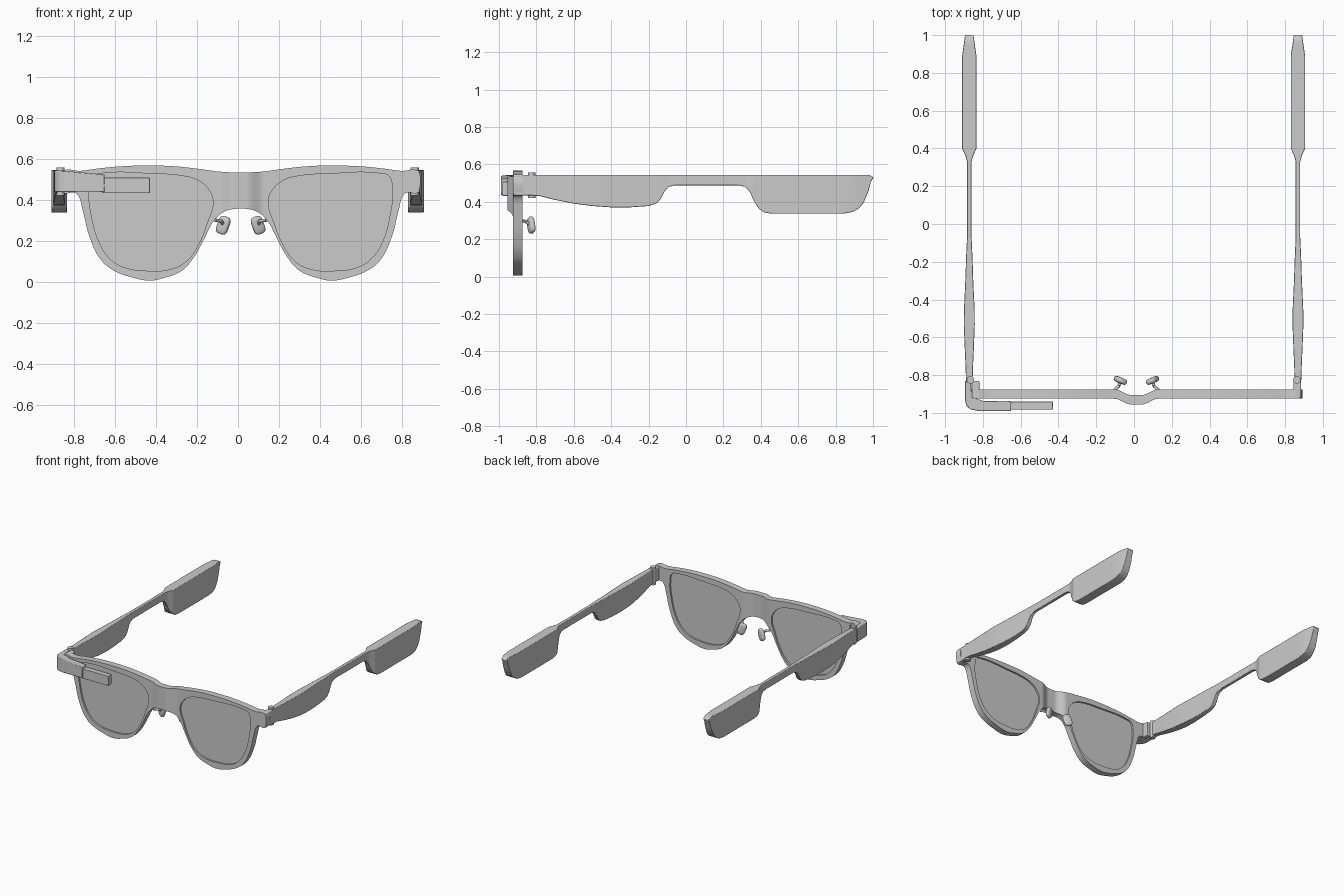
import bpy, bmesh, math
from mathutils import Vector, Matrix

cube = bpy.data.objects.get("Cube")
if cube:
    bpy.data.objects.remove(cube, do_unlink=True)

MID = 0.013          # symmetry line of the front
FRAME_Y = -0.9       # middle of the frame thickness

grey = bpy.data.materials.new("light grey plastic")
grey.use_nodes = True
COLOUR = (0.6, 0.6, 0.6, 1)
grey.diffuse_color = COLOUR
grey.node_tree.nodes["Principled BSDF"].inputs["Base Color"].default_value = COLOUR


def finish(name, bm, bevel=0.0):
    """Turn a bmesh into a shaded object, with optional rounded edges."""
    bmesh.ops.recalc_face_normals(bm, faces=bm.faces)
    mesh = bpy.data.meshes.new(name)
    bm.to_mesh(mesh)
    bm.free()
    mesh.materials.append(grey)
    obj = bpy.data.objects.new(name, mesh)
    bpy.context.collection.objects.link(obj)
    if bevel:
        mod = obj.modifiers.new("round edges", 'BEVEL')
        mod.width, mod.segments = bevel, 2
        mod.limit_method, mod.angle_limit = 'ANGLE', math.radians(40)
    bpy.ops.object.select_all(action='DESELECT')
    obj.select_set(True)
    bpy.context.view_layer.objects.active = obj
    bpy.ops.object.shade_smooth_by_angle(angle=math.radians(35))
    return obj


def plate(name, outlines, half_depth):
    """Upright plate from smooth closed outlines; inner outlines become holes."""
    curve = bpy.data.curves.new(name, 'CURVE')
    curve.dimensions, curve.fill_mode = '2D', 'BOTH'
    curve.extrude, curve.resolution_u = half_depth, 5
    for pts in outlines:
        spline = curve.splines.new('BEZIER')
        spline.bezier_points.add(len(pts) - 1)
        spline.use_cyclic_u = True
        for bp, (x, z) in zip(spline.bezier_points, pts):
            bp.co = (x, z, 0)
            bp.handle_left_type = bp.handle_right_type = 'AUTO'
    temp = bpy.data.objects.new(name, curve)
    bpy.context.collection.objects.link(temp)
    bpy.context.view_layer.update()
    mesh = bpy.data.meshes.new_from_object(
        temp.evaluated_get(bpy.context.evaluated_depsgraph_get()))
    bpy.data.objects.remove(temp, do_unlink=True)
    bm = bmesh.new()
    bm.from_mesh(mesh)
    bpy.data.meshes.remove(mesh)
    bmesh.ops.remove_doubles(bm, verts=bm.verts, dist=0.0002)
    bm.transform(Matrix.Translation((0, FRAME_Y, 0)) @ Matrix.Rotation(math.pi / 2, 4, 'X'))
    return bm


def mirrored(pts):
    return [(2 * MID - x, z) for x, z in pts]


def box(name, low, high, bevel=0.006):
    bm = bmesh.new()
    bmesh.ops.create_cube(bm, size=1)
    low, high = Vector(low), Vector(high)
    bm.transform(Matrix.Translation((low + high) / 2) @ Matrix.Diagonal((high - low).to_4d()))
    return finish(name, bm, bevel)


def rod(name, a, b, radius):
    a, b = Vector(a), Vector(b)
    bm = bmesh.new()
    bmesh.ops.create_cone(bm, cap_ends=True, segments=16, radius1=radius,
                          radius2=radius, depth=(b - a).length)
    turn = (b - a).to_track_quat('Z', 'Y').to_matrix().to_4x4()
    bm.transform(Matrix.Translation((a + b) / 2) @ turn)
    return finish(name, bm)


def sample(table, t):
    for (a, va), (b, vb) in zip(table, table[1:]):
        if t <= b:
            return va + (vb - va) * max(0, t - a) / (b - a)
    return table[-1][1]


# Frame front: half outline from top centre round to the bridge underside
half = [(.10, .535), (.22, .55), (.33, .562), (.45, .566), (.6, .562), (.72, .55),
        (.8, .54), (.872, .544), (.883, .535), (.885, .45), (.878, .434), (.82, .433),
        (.805, .42), (.785, .355), (.747, .21), (.69, .1), (.63, .053), (.54, .02),
        (.455, .005), (.387, .018), (.3, .053), (.24, .12), (.19, .21), (.143, .297),
        (.095, .34), (.045, .354)]
lens_edge = [(.148, .394), (.173, .453), (.226, .496), (.3, .516), (.445, .526),
             (.69, .528), (.735, .515), (.752, .453), (.742, .33), (.7, .185),
             (.65, .112), (.59, .073), (.47, .053), (.348, .063), (.275, .102),
             (.217, .185), (.178, .282)]
bm = plate("frame", [half + mirrored(half)[::-1], lens_edge, mirrored(lens_edge)], 0.025)

# Cut the bridge into strips and bow it forward
for i in range(-12, 13):
    bmesh.ops.bisect_plane(bm, geom=bm.verts[:] + bm.edges[:] + bm.faces[:],
                           plane_co=(MID + i * 0.01, 0, 0), plane_no=(1, 0, 0))
for v in bm.verts:
    t = min(1, max(0, (0.115 - abs(v.co.x - MID)) / 0.085))
    v.co.y -= 0.03 * t * t * (3 - 2 * t)
finish("frame", bm)

# Lenses, set back from both rims
for side, edge in (("left", lens_edge), ("right", mirrored(lens_edge))):
    finish(side + "_lens", plate("lens", [edge], 0.012))

# Temple side profile: underside height, top height and half width along y
under = [(-.84, .435), (-.78, .43), (-.7, .41), (-.6, .39), (-.5, .377), (-.4, .37),
         (-.3, .37), (-.2, .377), (-.16, .39), (-.135, .415), (-.115, .455), (-.095, .478),
         (-.06, .488), (.28, .488), (.315, .48), (.34, .455), (.365, .4), (.39, .362),
         (.42, .342), (.46, .336), (.84, .336), (.89, .345), (.925, .365), (.95, .395),
         (.975, .455), (.99, .51), (1, .525)]
over = [(-.84, .544), (.97, .544), (.99, .539), (1, .53)]
width = [(-.84, .017), (-.75, .02), (-.66, .024), (-.53, .029), (-.45, .028), (-.3, .021),
         (-.18, .017), (-.07, .012), (.33, .012), (.36, .02), (.4, .038), (.89, .038), (1, .022)]
stations = sorted({y for table in (under, over, width) for y, _ in table})

for side, cx in (("left", .868), ("right", -.872)):
    s = 1 if cx > 0 else -1
    bm = bmesh.new()
    rings = []
    for y in stations:
        w, low, top = (sample(table, y) for table in (width, under, over))
        rings.append([bm.verts.new((cx + dx * w, y, z))
                      for dx, z in ((-1, low), (1, low), (1, top), (-1, top))])
    for a, b in zip(rings, rings[1:]):
        for i in range(4):
            j = (i + 1) % 4
            bm.faces.new((a[i], a[j], b[j], b[i]))
    bm.faces.new(rings[0])
    bm.faces.new(rings[-1])
    finish(side + "_temple", bm, 0.003)

    # Corner block and hinge barrel joining the temple to the frame
    inner, outer = MID + s * .832, MID + s * .872
    box(side + "_corner", (min(inner, outer), -.923, .434), (max(inner, outer), -.83, .543))
    rod(side + "_hinge", (cx - s * .006, -.825, .42), (cx - s * .006, -.825, .556), 0.02)

    # Nose pad on a short bent wire
    bm = bmesh.new()
    bmesh.ops.create_uvsphere(bm, u_segments=20, v_segments=12, radius=1)
    turn = Matrix.Rotation(s * .4, 4, 'Z') @ Matrix.Rotation(-s * .36, 4, 'Y')
    pad = Vector((MID + s * .085, -.828, .275))
    for v in bm.verts:   # squarish ellipsoid
        v.co = Vector([math.copysign(abs(c) ** .6, c) for c in v.co])
    bm.transform(Matrix.Translation(pad) @ turn @ Matrix.Diagonal((.03, .016, .045, 1)))
    finish(side + "_nose_pad", bm)
    elbow = pad + Vector((s * .008, -.03, .02))
    rod(side + "_pad_wire", (MID + s * .125, -.885, .3), elbow, 0.008)
    rod(side + "_pad_post", elbow, pad, 0.008)

# Side module wrapping round the right corner
plan = [(-.895, -.83), (-.895, -.93), (-.887, -.962), (-.865, -.982), (-.82, -.99),
        (-.65, -.99), (-.65, -.938), (-.8, -.936), (-.845, -.92), (-.862, -.88), (-.862, -.83)]
bm = bmesh.new()
face = bm.faces.new([bm.verts.new((x, y, .436)) for x, y in plan])
new = bmesh.ops.extrude_face_region(bm, geom=[face])["geom"]
for v in new:
    if isinstance(v, bmesh.types.BMVert):
        v.co.z = .542 - .09 * max(0, v.co.x + .87)
finish("side_module", bm, 0.004)

# Small display block at the end of the module
box("display_block", (-.66, -.982, .432), (-.43, -.94, .507), 0.002)
